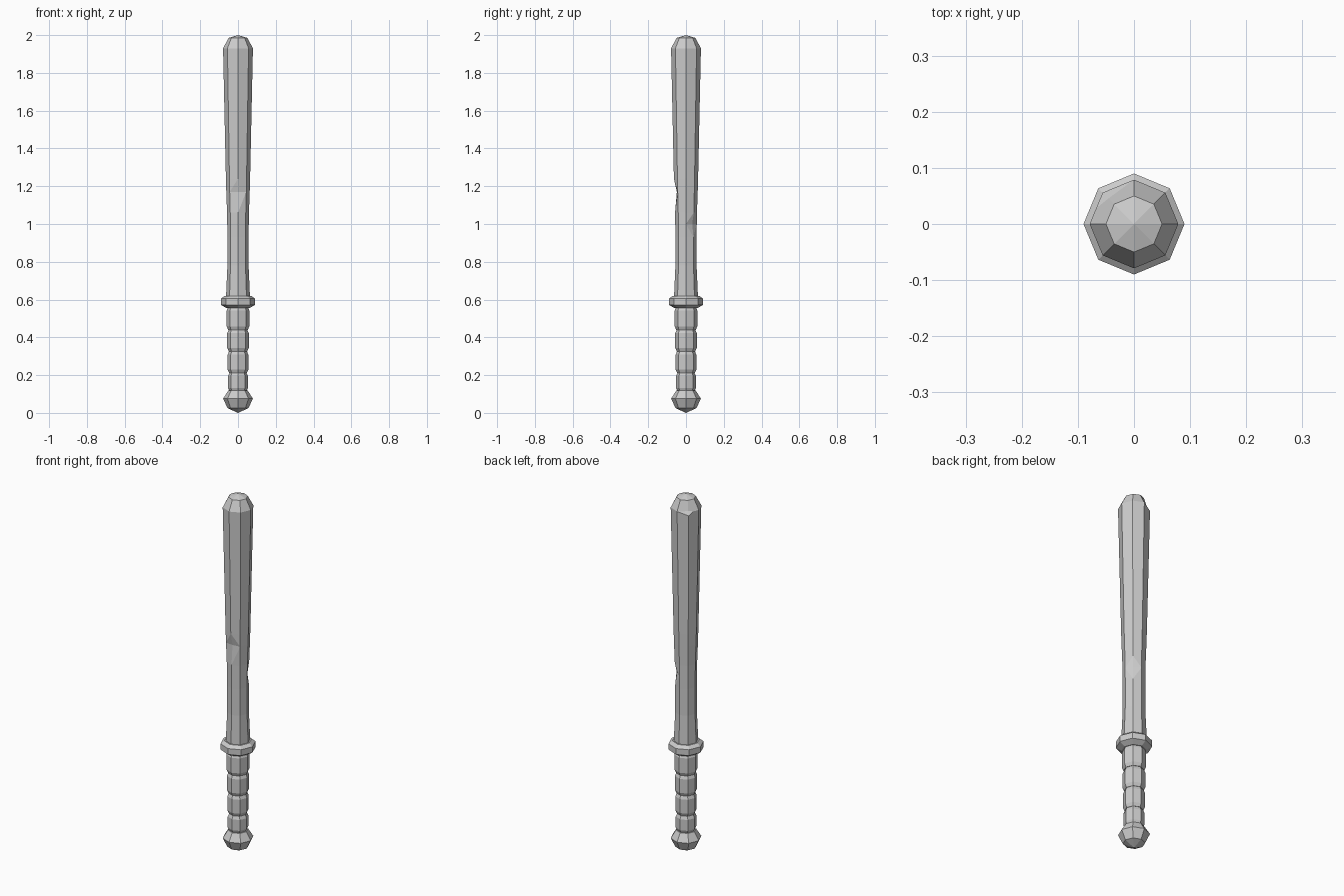
import bpy, bmesh
from math import cos, sin, pi
from mathutils import Vector

cube = bpy.data.objects.get("Cube")
if cube:
    bpy.data.objects.remove(cube)

SIDES = 8
grey = bpy.data.materials.new("plain_grey")
grey.use_nodes = True
colour = (0.6, 0.6, 0.6, 1)
grey.diffuse_color = colour
grey.node_tree.nodes["Principled BSDF"].inputs["Base Color"].default_value = colour


def lathe(profile, bottom=None, top=None):
    """Octagonal turned solid from (radius, height) pairs, with optional end tips."""
    bm = bmesh.new()
    rings = [[bm.verts.new((r * cos(2 * pi * i / SIDES), r * sin(2 * pi * i / SIDES), z))
              for i in range(SIDES)] for r, z in profile]
    for low, high in zip(rings, rings[1:]):
        for i in range(SIDES):
            j = (i + 1) % SIDES
            bm.faces.new((low[i], low[j], high[j], high[i]))
    for ring, tip in ((rings[0][::-1], bottom), (rings[-1], top)):
        if tip is None:
            bm.faces.new(ring)
        else:
            v = bm.verts.new((0, 0, tip))
            for i in range(SIDES):
                bm.faces.new((ring[i], ring[(i + 1) % SIDES], v))
    return bm, rings


def finish(bm, name):
    bmesh.ops.recalc_face_normals(bm, faces=bm.faces)
    mesh = bpy.data.meshes.new(name)
    bm.to_mesh(mesh)
    bm.free()
    mesh.materials.append(grey)
    bpy.context.collection.objects.link(bpy.data.objects.new(name, mesh))


def dent(bm, rings, level, side, factor):
    """Push one corner inwards and fold the faces around it."""
    v = rings[level][side]
    v.co.x *= factor
    v.co.y *= factor
    for near in (side - 1, (side + 1) % SIDES):
        for other in (level - 1, level + 1):
            bmesh.ops.connect_vert_pair(bm, verts=[rings[level][near], rings[other][side]])


# Shaft with rounded end
shaft, rings = lathe([(0.064, 0.6), (0.056, 0.78), (0.056, 0.93), (0.057, 1.0),
                      (0.058, 1.06), (0.062, 1.17), (0.064, 1.24),
                      (0.079, 1.93), (0.05, 1.985)], top=2.0)
dent(shaft, rings, 5, 6, 0.78)
dent(shaft, rings, 3, 1, 0.82)

# Chip in the rim of the rounded end
corner, inner = rings[7][3], rings[8][3]
rim = shaft.edges.get((corner, rings[7][4]))
ridge = shaft.edges.get((corner, inner))
rim_mid = bmesh.utils.edge_split(rim, corner, 0.5)[1]
ridge_mid = bmesh.utils.edge_split(ridge, corner, 0.5)[1]
for end in (rim_mid, rings[7][2]):
    bmesh.ops.connect_vert_pair(shaft, verts=[end, ridge_mid])
ridge_mid.co.z = 1.932
corner.co.z = 1.912
finish(shaft, "shaft")

# Guard ring
guard, _ = lathe([(0.062, 0.555), (0.09, 0.572), (0.09, 0.605), (0.07, 0.62)])
finish(guard, "guard")

# Grip made of stacked barrel segments
for n, (low, high, r) in enumerate([(0.115, 0.212, 0.053), (0.212, 0.326, 0.055),
                                    (0.326, 0.44, 0.057), (0.44, 0.56, 0.06)]):
    seg, _ = lathe([(r - 0.008, low), (r, low + 0.018), (r, high - 0.018), (r - 0.008, high)])
    finish(seg, f"grip_segment_{n + 1}")

# Pommel
pommel, _ = lathe([(0.055, 0.025), (0.079, 0.075), (0.052, 0.118)], bottom=0.0)
finish(pommel, "pommel")
